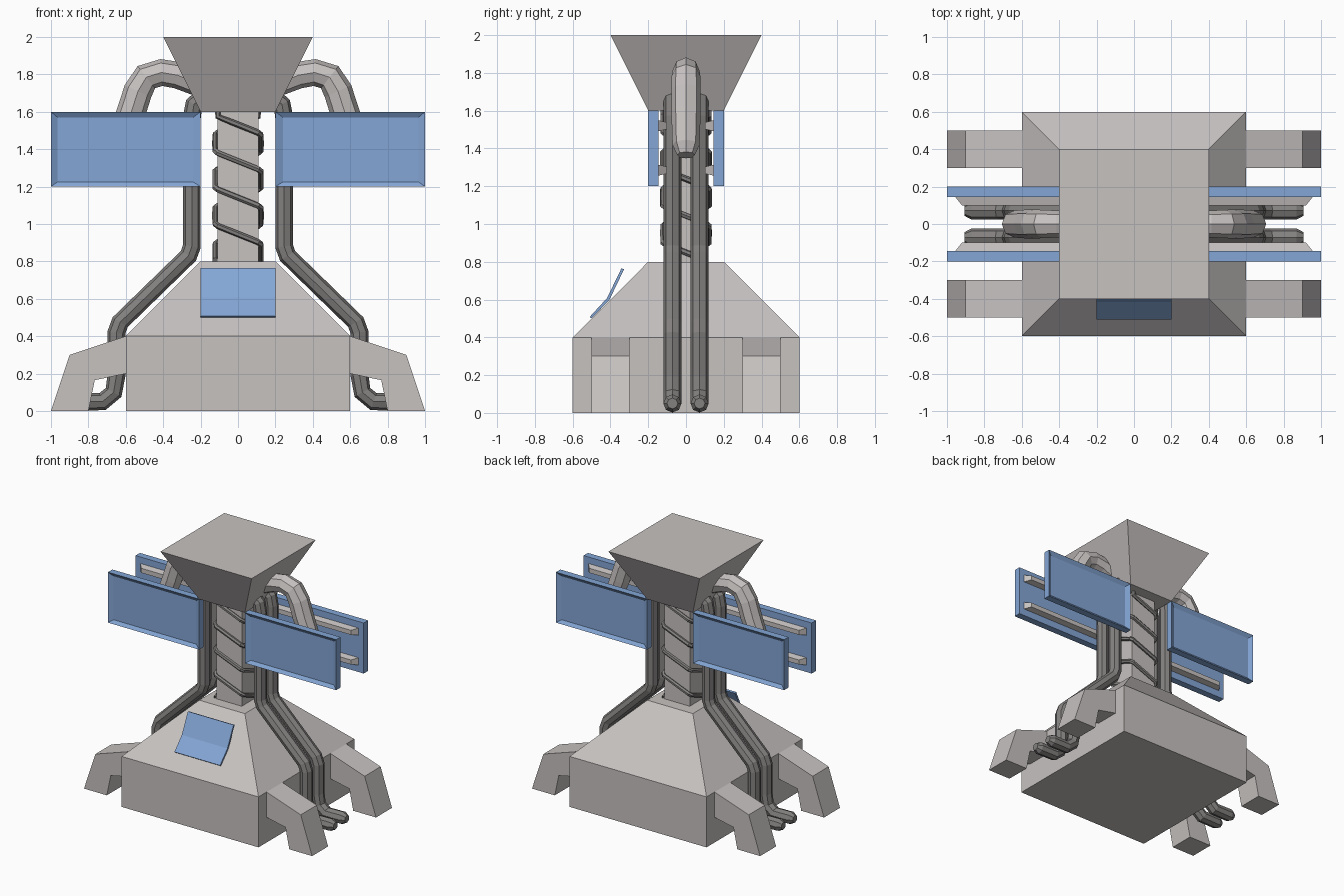
import bpy, bmesh, math
from mathutils import Vector

if "Cube" in bpy.data.objects:
    bpy.data.objects.remove(bpy.data.objects["Cube"])


def material(name, rgb):
    m = bpy.data.materials.new(name)
    m.diffuse_color = (*rgb, 1)
    m.use_nodes = True
    m.node_tree.nodes["Principled BSDF"].inputs["Base Color"].default_value = m.diffuse_color
    return m


GREY = material("light grey", (0.57, 0.54, 0.53))
DARK = material("pipe grey", (0.23, 0.22, 0.215))
BLUE = material("panel blue", (0.23, 0.38, 0.67))


def loft(name, rings, mat):
    """Skin a list of equal-length rings and cap both ends."""
    bm = bmesh.new()
    vs = [[bm.verts.new(p) for p in r] for r in rings]
    n = len(rings[0])
    for a, b in zip(vs, vs[1:]):
        for i in range(n):
            j = (i + 1) % n
            bm.faces.new((a[i], a[j], b[j], b[i]))
    bm.faces.new(vs[0])
    bm.faces.new(vs[-1])
    bmesh.ops.recalc_face_normals(bm, faces=bm.faces)
    me = bpy.data.meshes.new(name)
    bm.to_mesh(me)
    bm.free()
    me.materials.append(mat)
    ob = bpy.data.objects.new(name, me)
    bpy.context.collection.objects.link(ob)
    return ob


def square(h, z):
    return [(-h, -h, z), (h, -h, z), (h, h, z), (-h, h, z)]


def rect(sx, x0, x1, y, z0, z1):
    return [(sx * x, y, z) for x, z in ((x0, z0), (x1, z0), (x1, z1), (x0, z1))]


def tube(name, pts, r, mat, res=2):
    """Low-poly pipe; each point is (x, y, z, radius factor)."""
    cu = bpy.data.curves.new(name, 'CURVE')
    cu.dimensions = '3D'
    cu.bevel_depth = r
    cu.bevel_resolution = res
    cu.use_fill_caps = True
    sp = cu.splines.new('POLY')
    sp.points.add(len(pts) - 1)
    for p, (x, y, z, k) in zip(sp.points, pts):
        p.co = (x, y, z, 1)
        p.radius = k
    sp.use_smooth = False
    cu.materials.append(mat)
    ob = bpy.data.objects.new(name, cu)
    bpy.context.collection.objects.link(ob)
    bpy.ops.object.select_all(action='DESELECT')
    ob.select_set(True)
    bpy.context.view_layer.objects.active = ob
    bpy.ops.object.convert(target='MESH')
    bpy.context.object.data.polygons.foreach_set(
        "use_smooth", [False] * len(bpy.context.object.data.polygons))


# Body: base with sloped roof, column, hopper head
loft("base", [square(.6, 0), square(.6, .4), square(.2, .8)], GREY)
loft("column", [square(.11, .78), square(.11, 1.62)], GREY)
loft("head", [square(.2, 1.6), square(.4, 2.0)], GREY)

# Folded plate on the front slope
fold = [(-.50, .50), (-.405, .60), (-.328, .76), (-.342, .765), (-.418, .608), (-.51, .508)]
loft("front_plate", [[(x, y, z) for y, z in fold] for x in (-.2, .2)], BLUE)

leg = [(.6, .4), (.9, .3), (1, 0), (.8, 0), (.766, .165), (.6, .2)]
pipe = [(.14, 1.69, 1), (.19, 1.68, 1), (.235, 1.64, 1), (.247, 1.57, 1),
        (.247, .88, 1), (.265, .83, 1), (.63, .475, 1), (.65, .42, 1), (.65, .19, 1),
        (.665, .10, 1), (.725, .05, 1), (.87, .05, 1), (.905, .05, .6)]
arch = [(.22, 1.75, .9), (.32, 1.795, 1), (.41, 1.81, 1), (.49, 1.785, 1.05),
        (.535, 1.71, 1.08), (.57, 1.6, 1.08), (.64, 1.42, 1), (.662, 1.365, .65)]

for sx, side in ((1, "right"), (-1, "left")):
    # Thick arched pipe beside the head
    tube(f"arch_pipe_{side}", [(sx * x, 0, z, k) for x, z, k in arch], .072, GREY)
    for sy, end in ((-1, "front"), (1, "back")):
        tag = f"{end}_{side}"
        # Foot
        loft(f"leg_{tag}", [[(sx * x, sy * y, z) for x, z in leg] for y in (.3, .5)], GREY)
        # Long side pipe
        tube(f"side_pipe_{tag}", [(sx * x, sy * .072, z, k) for x, z, k in pipe], .048, DARK)
        # Panel with recessed outer face
        loft(f"panel_{tag}", [rect(sx, .2, 1, sy * .145, 1.2, 1.6),
                              rect(sx, .2, 1, sy * .2, 1.2, 1.6),
                              rect(sx, .24, .965, sy * .18, 1.225, 1.57)], BLUE)
        # Two bracket rods behind the panel
        for i, z in enumerate((1.285, 1.52)):
            loft(f"panel_rod_{tag}_{i}", [rect(sx, .24, .96, sy * .15, z - .03, z + .03),
                                          rect(sx, .28, .92, sy * .10, z - .018, z + .018)], GREY)

# Two cables wound around the square column
corners = [(-1, -1), (1, -1), (1, 1), (-1, 1)]
for n, shift in enumerate((0, 2)):
    pts = []
    for i in range(9):
        z0 = 1.58 - i * .0975
        cx, cy = corners[(i + shift) % 4]
        nx, ny = corners[(i + shift + 1) % 4]
        for t in (.06, .35, .65, .94):
            z = z0 - .0975 * t
            if z > .8:
                pts.append(((cx + (nx - cx) * t) * .122, (cy + (ny - cy) * t) * .122, z, 1))
    x, y, z, k = pts[0]
    pts.insert(0, (x, y, 1.62, 1))
    tube(f"column_cable_{n}", pts, .016, DARK, 1)
